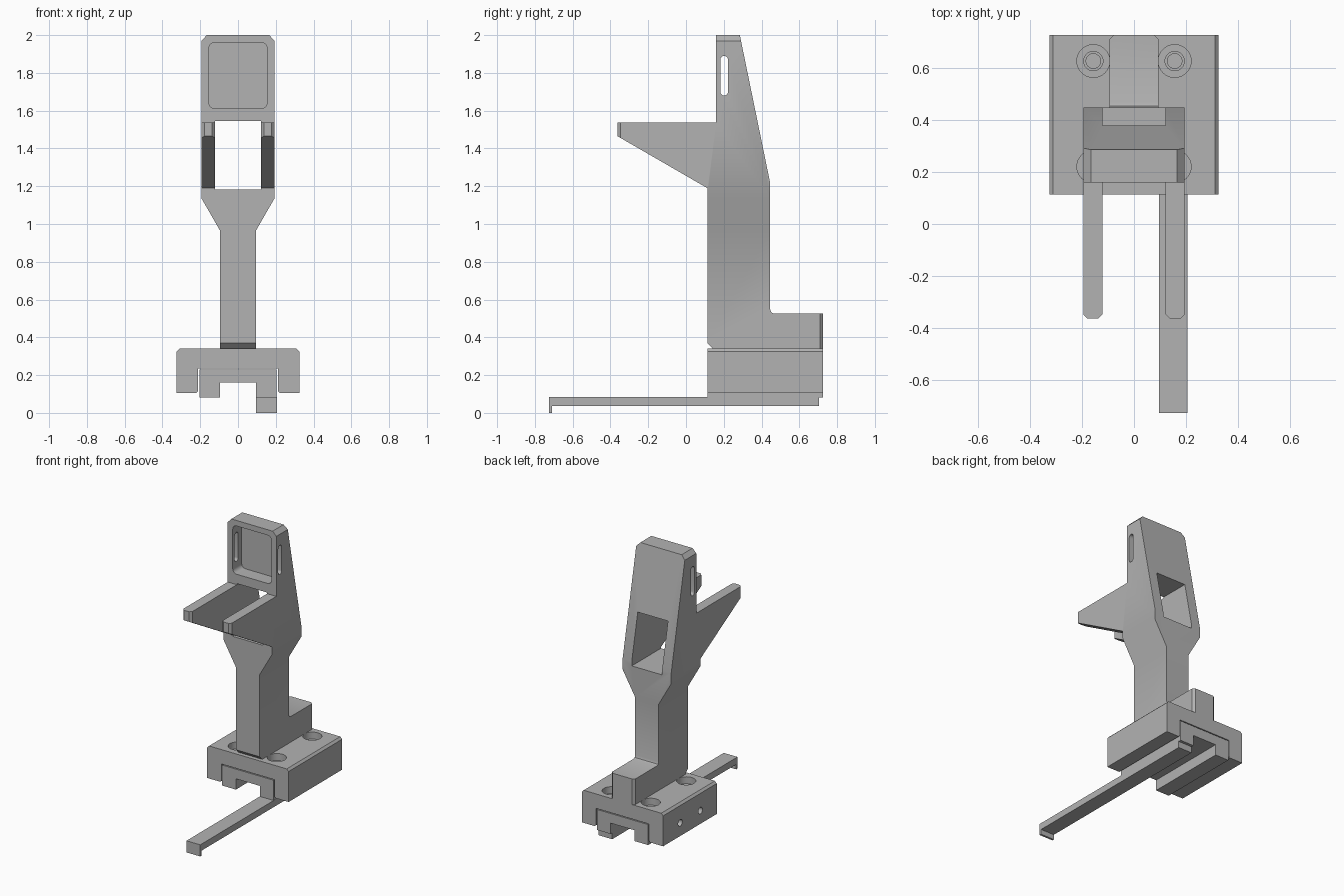
import bpy, bmesh, math
from mathutils import Vector

if "Cube" in bpy.data.objects:
    bpy.data.objects.remove(bpy.data.objects["Cube"], do_unlink=True)

GREY = (0.45, 0.45, 0.45, 1)
grey = bpy.data.materials.new("plain grey")
grey.use_nodes = True
grey.diffuse_color = GREY
grey.node_tree.nodes["Principled BSDF"].inputs["Base Color"].default_value = GREY


def prism(name, outline, axis, lo, hi):
    """Extrude a 2D outline along x, y or z."""
    place = {"x": lambda a, b, d: (d, a, b),
             "y": lambda a, b, d: (a, d, b),
             "z": lambda a, b, d: (a, b, d)}[axis]
    bm = bmesh.new()
    face = bm.faces.new([bm.verts.new(place(a, b, lo)) for a, b in outline])
    ext = bmesh.ops.extrude_face_region(bm, geom=[face])
    moved = [v for v in ext["geom"] if isinstance(v, bmesh.types.BMVert)]
    bmesh.ops.translate(bm, verts=moved, vec=Vector(place(0, 0, hi - lo)))
    bmesh.ops.recalc_face_normals(bm, faces=bm.faces)
    mesh = bpy.data.meshes.new(name)
    bm.to_mesh(mesh)
    bm.free()
    mesh.materials.append(grey)
    obj = bpy.data.objects.new(name, mesh)
    bpy.context.collection.objects.link(obj)
    return obj


def rect(a0, a1, b0, b1):
    return [(a0, b0), (a1, b0), (a1, b1), (a0, b1)]


def circle(a, b, r, n=32):
    return [(a + r * math.cos(2 * math.pi * i / n),
             b + r * math.sin(2 * math.pi * i / n)) for i in range(n)]


def rounded(a0, a1, b0, b1, r, n=6):
    pts = []
    corners = [(a1 - r, b1 - r), (a0 + r, b1 - r), (a0 + r, b0 + r), (a1 - r, b0 + r)]
    for q, (a, b) in enumerate(corners):
        for i in range(n + 1):
            t = math.pi / 2 * (q + i / n)
            pts.append((a + r * math.cos(t), b + r * math.sin(t)))
    return pts


def mirrored(half):
    return half + [(-x, z) for x, z in reversed(half)]


def combine(obj, tool, operation="DIFFERENCE"):
    """Apply a boolean and discard the tool."""
    mod = obj.modifiers.new("cut", "BOOLEAN")
    mod.operation, mod.solver, mod.object = operation, "EXACT", tool
    bpy.context.view_layer.objects.active = obj
    bpy.ops.object.modifier_apply(modifier=mod.name)
    bpy.data.objects.remove(tool, do_unlink=True)


def smooth(obj):
    bpy.ops.object.select_all(action="DESELECT")
    obj.select_set(True)
    bpy.context.view_layer.objects.active = obj
    bpy.ops.object.shade_smooth_by_angle(angle=math.radians(30))


# Base block with a channel underneath
FRONT, BACK = 0.113, 0.725
base = prism("base_block", mirrored([
    (0.31, 0.34), (0.325, 0.325), (0.325, 0.105), (0.222, 0.105),
    (0.211, 0.116), (0.211, 0.236)]), "y", FRONT, BACK)

# Stepped screw holes from above
for x in (-0.156, 0.156):
    for y in (0.22, 0.625):
        for r, bottom in ((0.063, 0.29), (0.037, 0.26), (0.028, 0.2)):
            combine(base, prism("cutter", circle(x, y, r), "z", bottom, 0.4))

# Set screw holes in the right side
for y in (0.3, 0.53):
    combine(base, prism("cutter", circle(y, 0.2, 0.024, 24), "x", -0.4, -0.24))
smooth(base)

# Slider in the channel, with a long hooked bar under one leg
prism("slider", mirrored([(0.205, 0.23), (0.205, 0.082), (0.096, 0.082),
                          (0.096, 0.16)]), "y", FRONT, BACK)
prism("hooked_bar", [(-0.725, 0), (-0.71, 0), (-0.71, 0.036), (0.705, 0.036),
                     (0.705, 0.084), (-0.725, 0.084)], "x", 0.096, 0.206)

# Upright: side profile intersected with the front profile
upright = prism("upright", [
    (0.143, 0.34), (BACK, 0.34), (BACK, 0.525), (0.467, 0.525), (0.452, 0.531),
    (0.446, 0.547), (0.446, 1.215), (0.285, 2), (0.16, 2), (0.16, 1.537),
    (-0.363, 1.537), (-0.363, 1.465), (FRONT, 1.19), (FRONT, 0.37)], "x", -0.4, 0.4)
combine(upright, prism("cutter", mirrored([
    (0.165, 2.0), (0.194, 1.97), (0.194, 1.137), (0.094, 0.963), (0.094, 0.3)]),
    "y", -1, 1), "INTERSECT")

# Opening through the head that also parts the two prongs
combine(upright, prism("cutter", rect(-0.121, 0.121, 1.182, 1.545), "y", -1, 1))

# Front recess and the side slots that meet it
combine(upright, prism("cutter", rounded(-0.154, 0.154, 1.612, 1.96, 0.03), "y", 0, 0.262))
combine(upright, prism("cutter", rounded(0.182, 0.222, 1.68, 1.89, 0.0199), "x", -0.4, 0.4))

# Chamfered vertical corners on the prong tips and the foot
chamfers = [(x * s, -0.363, 1.3, 1.7) for x in (0.121, 0.194) for s in (-1, 1)]
chamfers += [(x, BACK, 0.3, 0.6) for x in (-0.094, 0.094)]
for x, y, lo, hi in chamfers:
    combine(upright, prism("cutter", circle(x, y, 0.016, 4), "z", lo, hi))
smooth(upright)
